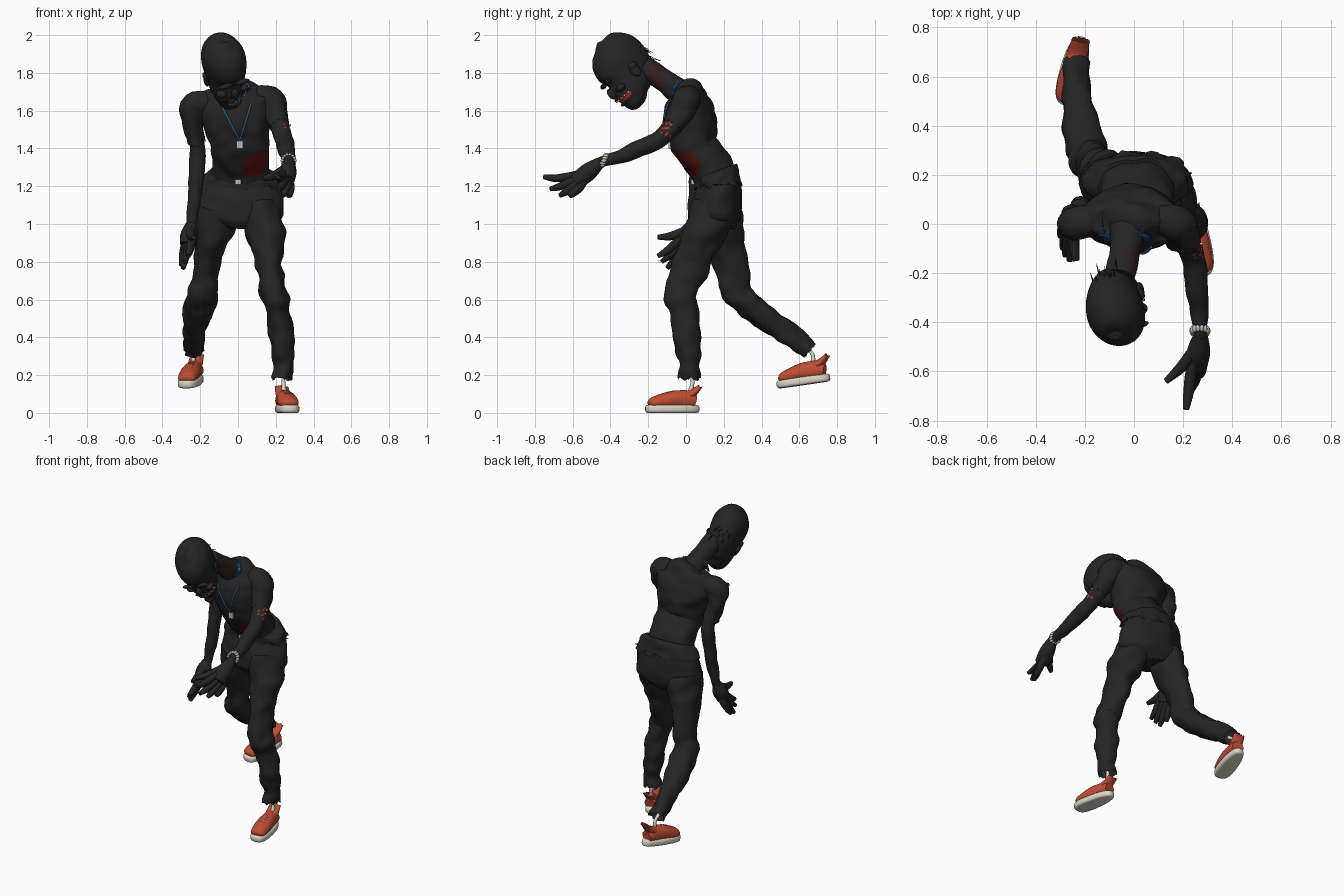
import bpy, bmesh, math, random
from mathutils import Vector, Matrix, noise
from mathutils.bvhtree import BVHTree

random.seed(4)
if "Cube" in bpy.data.objects:
    bpy.data.objects.remove(bpy.data.objects["Cube"])


def material(name, r, g, b):
    m = bpy.data.materials.new(name)
    m.use_nodes = True
    m.diffuse_color = (r, g, b, 1)
    bsdf = m.node_tree.nodes["Principled BSDF"]
    bsdf.inputs["Base Color"].default_value = (r, g, b, 1)
    bsdf.inputs["Roughness"].default_value = 0.8
    return m


CHARCOAL = material("charcoal", .018, .018, .019)
ORANGE = material("shoe orange red", .52, .075, .035)
CREAM = material("sole cream", .7, .66, .56)
BLOOD = material("dark blood", .1, .006, .006)
MOUTH = material("mouth red", .42, .03, .02)
BLUE = material("cord blue", .02, .1, .24)
SILVER = material("metal grey", .5, .49, .45)


def finish(bm, name, mats, matrix=None):
    bmesh.ops.recalc_face_normals(bm, faces=bm.faces)
    if matrix:
        bm.transform(matrix)
    mesh = bpy.data.meshes.new(name)
    bm.to_mesh(mesh)
    bm.free()
    for m in mats:
        mesh.materials.append(m)
    mesh.shade_smooth()
    mesh.set_sharp_from_angle(angle=math.radians(50))
    obj = bpy.data.objects.new(name, mesh)
    bpy.context.collection.objects.link(obj)
    return obj


def smooth_rows(rows, steps):
    """Catmull-Rom interpolation through rows of x, y, z, radius, radius."""
    rows = [Vector(tuple(r) if len(r) == 5 else tuple(r) + (r[3],)) for r in rows]
    ends = [rows[0] * 2 - rows[1]] + rows + [rows[-1] * 2 - rows[-2]]
    out = []
    for a, b, c, d in zip(ends, ends[1:], ends[2:], ends[3:]):
        for i in range(steps):
            t = i / steps
            out.append((b * 2 + (c - a) * t + (a * 2 - b * 5 + c * 4 - d) * t * t
                        + (b * 3 - a - c * 3 + d) * t ** 3) / 2)
    return out + [rows[-1]]


def add_loft(bm, rows, sides=24, steps=5, rag=0, rough=0):
    """Skin rings along a path; rag tears the last ring, rough wrinkles it."""
    rows = smooth_rows(rows, steps)
    pts = [r.to_3d() for r in rows]
    side, rings = None, []
    for i, r in enumerate(rows):
        t = (pts[min(i + 1, len(pts) - 1)] - pts[max(i - 1, 0)]).normalized()
        if side is None:
            side = Vector((1, 0, 0)) if abs(t.x) < .8 else Vector((0, 1, 0))
        side = (side - t * side.dot(t)).normalized()
        other = t.cross(side)
        ring = []
        for k in range(sides):
            a = math.tau * k / sides
            off = side * math.cos(a) * max(r[3], .001) + other * math.sin(a) * max(r[4], .001)
            p = pts[i] + off
            p += off.normalized() * noise.noise(p * 14) * rough
            if rag and i == len(rows) - 1:
                p += t * random.uniform(-rag, rag) + off * random.uniform(-.08, .08)
            ring.append(bm.verts.new(p))
        rings.append(ring)
    for r0, r1 in zip(rings, rings[1:]):
        for k in range(sides):
            n = (k + 1) % sides
            bm.faces.new((r0[k], r0[n], r1[n], r1[k]))
    bm.faces.new(rings[0])
    if not rag:
        bm.faces.new(rings[-1])


def loft(name, rows, mats, paint=None, matrix=None, **kw):
    bm = bmesh.new()
    add_loft(bm, rows, **kw)
    if paint:
        for f in bm.faces:
            f.material_index = int(paint(f.calc_center_median()))
    return finish(bm, name, mats if isinstance(mats, list) else [mats], matrix)


def add_ball(bm, loc, size):
    bmesh.ops.create_uvsphere(bm, u_segments=16, v_segments=10, radius=1,
                              matrix=Matrix.LocRotScale(Vector(loc), None, Vector(size)))


def add_box(bm, loc, size):
    bmesh.ops.create_cube(bm, size=1, matrix=Matrix.LocRotScale(Vector(loc), None, Vector(size)))


# Torso with an open wound on the left flank
wound = Vector((.1, .015, 1.325))
torso = loft("torso", [(.01, .175, 1.18, .17, .1), (.01, .135, 1.3, .15, .115),
                       (.01, .052, 1.4, .155, .115), (0, .028, 1.5, .172, .133),
                       (-.01, .02, 1.6, .2, .133), (-.02, .015, 1.67, .2, .1),
                       (-.02, .01, 1.72, .12, .07), (-.03, 0, 1.75, .05, .04)],
             [CHARCOAL, BLOOD], sides=48, steps=8, rough=.015,
             paint=lambda c: (c - wound).length + noise.noise(c * 40) * .012 < .08)
bvh = BVHTree.FromPolygons([v.co for v in torso.data.vertices],
                           [p.vertices[:] for p in torso.data.polygons])
loft("neck", [(-.02, .02, 1.66, .08), (-.03, -.06, 1.72, .068), (-.04, -.13, 1.77, .06),
              (-.06, -.22, 1.83, .062)], [CHARCOAL, BLOOD], sides=36, steps=10, rough=.006,
     paint=lambda c: c.x > -.02 and -.19 < c.y < -.11 and math.sin(c.z * 190) > .6)

# Trousers, torn waist rags and belt buckle
loft("trouser_seat", [(.01, .175, 1.26, .185, .11), (.01, .175, 1.2, .207, .112),
                      (.01, .165, 1.1, .227, .13), (.008, .16, 1.03, .218, .125),
                      (.005, .16, .975, .09, .09)], CHARCOAL, sides=36, rough=.014)
loft("shirt_rags", [(.01, .16, 1.28, .165, .11), (.01, .17, 1.25, .207, .116),
                    (.01, .175, 1.2, .22, .12)], CHARCOAL, sides=48, rag=.016, rough=.02)
loft("left_trouser_leg", [(.11, .15, 1.08, .115, .12), (.142, .1, .96, .1, .11),
                          (.157, .06, .88, .085, .1), (.165, .03, .78, .066, .1),
                          (.188, -.03, .64, .07, .085), (.21, -.02, .56, .064, .078),
                          (.23, .005, .44, .062, .076), (.236, .01, .33, .06, .07),
                          (.238, .02, .25, .055, .062), (.238, .02, .18, .054, .06)],
     CHARCOAL, rag=.01, rough=.02)
loft("right_trouser_leg", [(-.1, .17, 1.08, .117, .12), (-.13, .19, .95, .098, .11),
                           (-.16, .23, .82, .068, .1), (-.172, .255, .7, .065, .088),
                           (-.192, .28, .62, .08, .08), (-.207, .36, .55, .08, .068),
                           (-.225, .47, .47, .066, .062), (-.235, .56, .4, .058, .055),
                           (-.24, .65, .33, .055, .05)], CHARCOAL, rag=.01, rough=.02)
bm = bmesh.new()
add_box(bm, (0, .042, 1.222), (.034, .03, .026))
finish(bm, "belt_buckle", [SILVER])

# Arms, sleeves and hands
elbow = Vector((.27, -.11, 1.5))
loft("left_arm", [(.09, .02, 1.67, .06), (.178, 0, 1.652, .073), (.205, -.04, 1.57, .056),
                  (.226, -.09, 1.5, .049), (.243, -.15, 1.445, .047), (.255, -.25, 1.4, .046),
                  (.265, -.36, 1.352, .037), (.27, -.46, 1.325, .028)], [CHARCOAL, MOUTH],
     steps=7, rough=.008, paint=lambda c: (c - elbow).length < .045 and noise.noise(c * 70) > .15)
loft("left_sleeve", [(.165, .005, 1.66, .072), (.195, -.02, 1.6, .066), (.211, -.06, 1.545, .058),
                     (.219, -.078, 1.52, .056)], CHARCOAL, rag=.014, rough=.012)
bm = bmesh.new()
for k in range(4):
    add_ball(bm, (.262 + .004 * k, -.14 + .02 * k, 1.475 + .016 * k), (.007, .006, .006))
finish(bm, "elbow_bone_chips", [CREAM])
loft("right_arm", [(-.12, .02, 1.65, .06), (-.235, .005, 1.625, .07), (-.246, .02, 1.55, .054),
                   (-.225, .05, 1.45, .043), (-.212, .07, 1.38, .041), (-.218, .06, 1.25, .042),
                   (-.235, .045, 1.1, .035), (-.25, .03, .99, .027)], CHARCOAL, rough=.008)
loft("right_sleeve", [(-.23, .005, 1.63, .071), (-.244, .015, 1.56, .06), (-.235, .035, 1.49, .051),
                      (-.224, .05, 1.43, .05)], CHARCOAL, rag=.014, rough=.012)


def hand(name, wrist, across, knuckle, thumb, tips):
    """Palm from wrist to knuckles, bent fingers spread along the across vector."""
    wrist, knuckle, across, thumb = map(Vector, (wrist, knuckle, across, thumb))
    bm = bmesh.new()
    mid = wrist.lerp(knuckle, .5)
    add_loft(bm, [(*wrist, .028), (*mid, .047), (*knuckle, .043)], sides=16)
    for i, tip in enumerate(map(Vector, tips)):
        root = knuckle + across * (i - 1.5)
        bend = root.lerp(tip, .5) + (knuckle - wrist) * .1
        add_loft(bm, [(*mid.lerp(root, .3), .024), (*root, .024), (*bend, .021), (*tip, .012)],
                 sides=10, steps=4)
    add_loft(bm, [(*wrist.lerp(mid, .5), .026), (*mid.lerp(thumb, .5), .024), (*thumb, .013)],
             sides=10, steps=4)
    finish(bm, name, [CHARCOAL])


hand("left_hand", (.272, -.45, 1.33), (.014, .012, -.02), (.255, -.58, 1.225), (.13, -.64, 1.24),
     [(.212, -.755, 1.25), (.215, -.72, 1.185), (.24, -.67, 1.15), (.27, -.62, 1.145)])
hand("right_hand", (-.25, .03, 1), (-.012, .015, -.012), (-.265, -.02, .89), (-.235, -.15, .93),
     [(-.262, -.15, .83), (-.28, -.13, .8), (-.29, -.1, .765), (-.3, -.05, .78)])

# Wrist band of beads
bm = bmesh.new()
for k in range(14):
    a = math.tau * k / 14
    add_ball(bm, (.268 + .034 * math.cos(a), -.435 + .013 * math.sin(a),
                  1.335 + .032 * math.sin(a)), (.009, .016, .009))
finish(bm, "wrist_band", [SILVER])

# Head, modelled upright facing -y and then bowed, rolled and turned
bow = (Matrix.Translation((-.068, -.325, 1.808)) @ Matrix.Rotation(math.radians(16), 4, "Z")
       @ Matrix.Rotation(math.radians(-15), 4, "Y") @ Matrix.Rotation(math.radians(38), 4, "X"))
loft("head", [(0, -.095, -.185, .025, .02), (0, -.085, -.17, .05, .045), (0, -.065, -.14, .07, .075),
              (0, -.045, -.1, .085, .1), (0, -.012, -.05, .096, .13), (0, .007, 0, .105, .15),
              (0, .015, .06, .114, .155), (0, .014, .12, .108, .14), (0, .01, .17, .078, .1),
              (0, .005, .197, .04, .045), (0, .005, .202, .003)],
     [CHARCOAL, MOUTH], sides=40, steps=6, matrix=bow,
     paint=lambda c: c.y < -.085 and c.x > -.035 and -.122 < c.z < -.095)
bm = bmesh.new()
add_ball(bm, (0, -.138, -.05), (.02, .022, .034))
for s in (-1, 1):
    add_ball(bm, (s * .045, -.128, .012), (.042, .014, .014))
    add_ball(bm, (s * .06, -.1, -.055), (.03, .028, .02))
    add_ball(bm, (s * .104, .01, -.03), (.014, .028, .042))
    add_ball(bm, (s * .112, .012, -.005), (.01, .024, .02))
add_ball(bm, (0, -.134, -.09), (.045, .012, .009))
add_ball(bm, (0, -.122, -.13), (.04, .014, .01))
finish(bm, "face_features_and_ears", [CHARCOAL], bow)
bm = bmesh.new()
for k in range(5):
    a = k * .27
    add_box(bm, (.086 * math.sin(a), -.046 - .1 * math.cos(a), -.098), (.008, .008, .01))
finish(bm, "teeth", [CREAM], bow)

# Wispy hair at the back of the head
bm = bmesh.new()
for k in range(12):
    x, z = random.uniform(-.06, .06), random.uniform(-.05, .06)
    add_loft(bm, [(x, .12, z, .004), (x, .155, z - .02, .003),
                  (x * 1.1, .172, z - .05, .001)], sides=4, steps=2)
finish(bm, "hair_wisps", [CHARCOAL], bow)


# Cord and pendant laid over the chest
def on_chest(x, z):
    hit = bvh.ray_cast(Vector((x, -2, z)), Vector((0, 1, 0)))[0]
    return Vector((x, hit.y - .004 if hit else -.1, z))


bm = bmesh.new()
for x, z in ((-.085, 1.62), (.07, 1.64)):
    path = [on_chest(x + (.01 - x) * k / 8, z + (1.44 - z) * k / 8) for k in range(9)]
    add_loft(bm, [(*p, .006) for p in path], sides=8, steps=2)
    x -= .035
    for k in range(3):
        add_loft(bm, [(x + .012 * k, -.07, 1.69 + .012 * k, .006), (x + .008 * k, -.05, 1.735, .008),
                      (x - .01 * k, -.02 - .012 * k, 1.765, .005)], sides=6)
finish(bm, "neck_cord", [BLUE])
bm = bmesh.new()
x, y, z = on_chest(.01, 1.42)
add_box(bm, (x, y, z), (.035, .014, .04))
add_box(bm, (x, y, z + .028), (.016, .012, .02))
finish(bm, "pendant", [SILVER])


# Shoes with sole, upper, heel tab and laces, plus bare ankle bones
def shoe(prefix, loc, yaw, pitch):
    place = (Matrix.Translation(loc) @ Matrix.Rotation(math.radians(yaw), 4, "Z")
             @ Matrix.Rotation(math.radians(pitch), 4, "X"))
    bm = bmesh.new()
    outline = []
    for k in range(32):
        a = math.tau * k / 32
        c, s = math.cos(a), math.sin(a)
        width = .056 - .01 * s
        outline.append(bm.verts.new((math.copysign(abs(c) ** .7, c) * width,
                                     math.copysign(abs(s) ** .8, s) * .145, 0)))
    face = bm.faces.new(outline)
    top = bmesh.ops.extrude_face_region(bm, geom=[face])["geom"]
    bmesh.ops.translate(bm, vec=(0, 0, .042), verts=[v for v in top if isinstance(v, bmesh.types.BMVert)])
    rim = [e for e in bm.edges if abs(e.verts[0].co.z - e.verts[1].co.z) < .001]
    bmesh.ops.bevel(bm, geom=rim, offset=.014, segments=3, affect="EDGES", profile=.5)
    finish(bm, prefix + "_shoe_sole", [CREAM], place)
    loft(prefix + "_shoe_upper", [(0, -.127, .045, .028, .015), (0, -.108, .051, .047, .03),
                                  (0, -.05, .06, .054, .042), (0, .02, .07, .05, .05),
                                  (0, .08, .07, .044, .05), (0, .122, .06, .038, .035)],
         ORANGE, matrix=place, rough=.004)
    loft(prefix + "_shoe_heel_tab", [(0, .04, .08, .036, .028), (0, .1, .1, .04, .024),
                                     (0, .148, .138, .036, .012)], ORANGE, matrix=place, rag=.006)
    bm = bmesh.new()
    for i in range(3):
        add_box(bm, (0, -.05 + i * .024, .101 + i * .0065), (.036, .005, .006))
    finish(bm, prefix + "_shoe_laces", [SILVER], place)


shoe("left", (.256, -.072, 0), 10, 0)
shoe("right", (-.245, .625, .148), -13, 8)
loft("left_ankle_bone", [(.238, .02, .24, .012), (.24, .035, .17, .01), (.245, .02, .1, .014)], CREAM)
loft("right_ankle_bone", [(-.24, .62, .35, .012), (-.238, .67, .31, .01), (-.235, .67, .24, .014)], CREAM)
